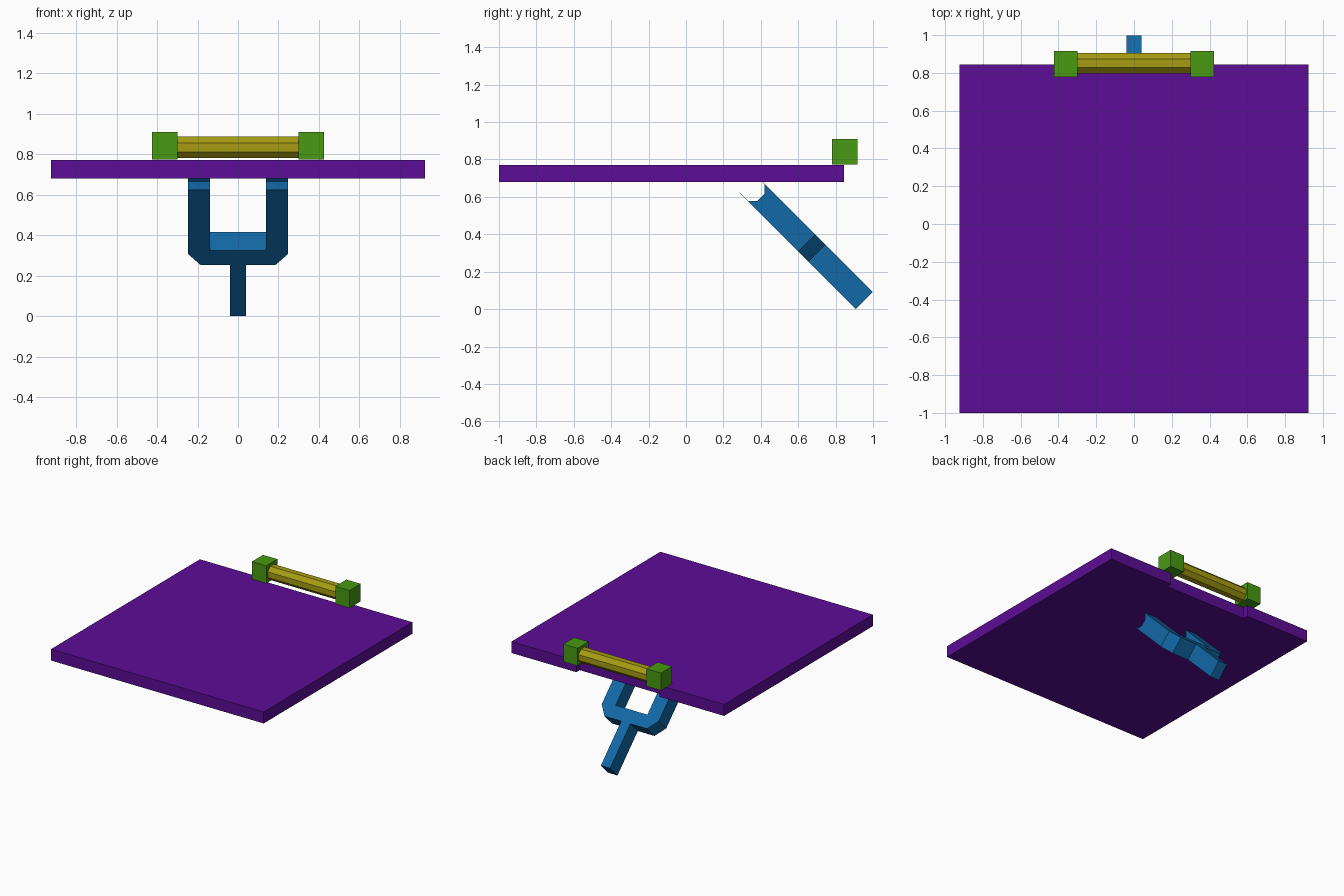
import bpy, bmesh
from math import radians, pi
from mathutils import Matrix

if "Cube" in bpy.data.objects:
    bpy.data.objects.remove(bpy.data.objects["Cube"])


def material(name, rgb):
    m = bpy.data.materials.new(name)
    m.diffuse_color = (*rgb, 1)
    m.use_nodes = True
    m.node_tree.nodes["Principled BSDF"].inputs["Base Color"].default_value = m.diffuse_color
    return m


def finish(name, bm, mat):
    bmesh.ops.recalc_face_normals(bm, faces=bm.faces)
    me = bpy.data.meshes.new(name)
    bm.to_mesh(me)
    bm.free()
    ob = bpy.data.objects.new(name, me)
    bpy.context.collection.objects.link(ob)
    if mat:
        me.materials.append(mat)
    return ob


def prism(name, points, depth, mat=None):
    """Extrude a closed outline of 3D points along the vector depth."""
    bm = bmesh.new()
    face = bm.faces.new([bm.verts.new(p) for p in points])
    ext = bmesh.ops.extrude_face_region(bm, geom=[face])
    verts = [v for v in ext["geom"] if isinstance(v, bmesh.types.BMVert)]
    bmesh.ops.translate(bm, verts=verts, vec=depth)
    return finish(name, bm, mat)


def mirrored(half):
    """Complete a half outline by mirroring its first coordinate."""
    return half + [(-a, b) for a, b in reversed(half)]


purple = material("purple", (0.107, 0.004, 0.305))
blue = material("blue", (0.006, 0.14, 0.38))
green = material("green", (0.065, 0.32, 0.006))
yellow = material("yellow", (0.38, 0.33, 0.006))

# Plate, with a shallow finger notch in the back edge
outline = mirrored([(0.923, -1.0), (0.923, 0.845), (0.36, 0.845), (0.36, 0.803)])
prism("plate", [(x, y, 0.68) for x, y in outline], (0, 0, 0.09), purple)

# Forked lever, drawn upright in x-z
half = [(0.04, 0.0), (0.04, 0.357), (0.185, 0.357), (0.248, 0.435),
        (0.248, 0.88), (0.138, 0.88), (0.138, 0.457)]
fork = prism("fork_lever", [(x, -0.065, z) for x, z in mirrored(half)],
             (0, 0.13, 0), blue)

# Open octagonal socket cut across both prong tips
socket = mirrored([(0.027, 0.781), (0.0615, 0.815), (0.0615, 0.95)])
cutter = prism("socket_cutter", [(-0.4, y, z) for y, z in socket], (0.8, 0, 0))
cutter.hide_render = True
mod = fork.modifiers.new("socket", "BOOLEAN")
mod.operation, mod.solver, mod.object = "DIFFERENCE", "EXACT", cutter
bpy.context.view_layer.objects.active = fork
bpy.ops.object.modifier_apply(modifier=mod.name)
bpy.data.objects.remove(cutter)
fork.rotation_euler.x = radians(45)
fork.location = (0, 0.953, 0.046)

# Handle bar between two end blocks
bm = bmesh.new()
bmesh.ops.create_cone(bm, cap_ends=True, segments=8, radius1=0.058, radius2=0.058,
                      depth=0.62, matrix=Matrix.Translation((0, 0.851, 0.834))
                      @ Matrix.Rotation(pi / 2, 4, "Y") @ Matrix.Rotation(pi / 8, 4, "Z"))
finish("handle_bar", bm, yellow)

for side, label in ((-1, "left"), (1, "right")):
    bm = bmesh.new()
    bmesh.ops.create_cube(bm, size=1, matrix=Matrix.Translation((side * 0.362, 0.848, 0.842))
                          @ Matrix.Diagonal((0.124, 0.137, 0.137, 1)))
    finish(f"{label}_handle_block", bm, green)
